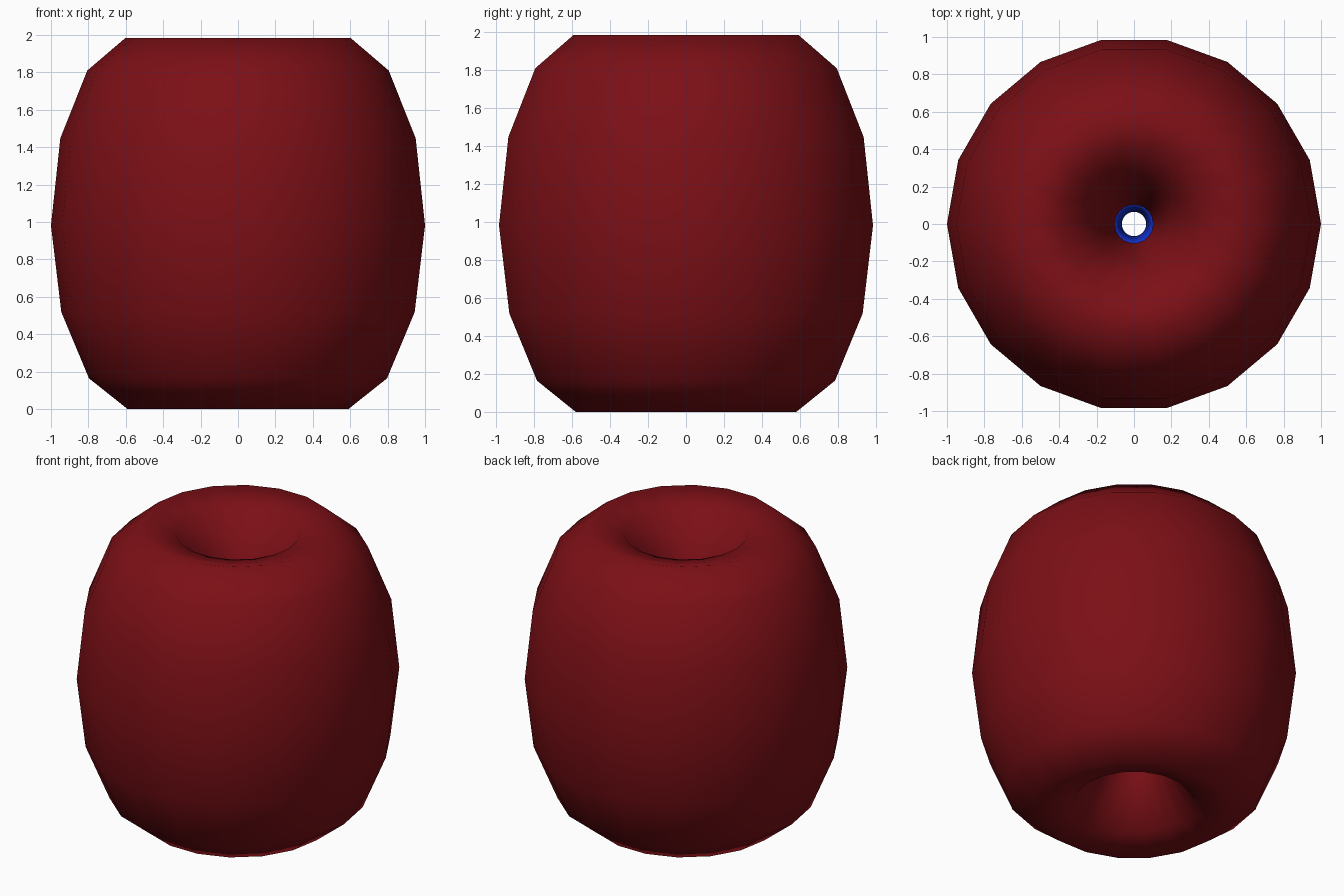
import bpy
import bmesh
from math import cos, sin, radians, pi

if "Cube" in bpy.data.objects:
    bpy.data.objects.remove(bpy.data.objects["Cube"])

MID_Z = 0.994


def ring(name, colour, radius, half_width, half_height, sides, steps, phase=0.0):
    """Closed ring swept from a stretched elliptical section."""
    bm = bmesh.new()
    section = []
    for j in range(steps):
        a = phase + 2 * pi * j / steps
        section.append((radius + half_width * cos(a), MID_Z + half_height * sin(a)))
    loops = [[bm.verts.new((r * cos(2 * pi * i / sides), r * sin(2 * pi * i / sides), z))
              for r, z in section] for i in range(sides)]
    for i in range(sides):
        a, b = loops[i], loops[(i + 1) % sides]
        for j in range(steps):
            k = (j + 1) % steps
            bm.faces.new((a[j], b[j], b[k], a[k])).smooth = True
    bmesh.ops.recalc_face_normals(bm, faces=bm.faces)
    mesh = bpy.data.meshes.new(name)
    bm.to_mesh(mesh)
    bm.free()
    mat = bpy.data.materials.new(name + "_colour")
    mat.diffuse_color = colour
    mat.use_nodes = True
    mat.node_tree.nodes["Principled BSDF"].inputs["Base Color"].default_value = mat.diffuse_color
    mesh.materials.append(mat)
    obj = bpy.data.objects.new(name, mesh)
    bpy.context.collection.objects.link(obj)
    return obj


# Barrel-shaped red body with a funnel hole at both ends
ring("bead_body", (0.2, 0.005, 0.008, 1), 0.54, 0.46, 1.0, 18, 13, radians(-0.7))

# Blue lining at the narrow middle of the hole
ring("hole_lining", (0.006, 0.03, 0.6, 1), 0.105, 0.04, 0.29, 36, 16)
